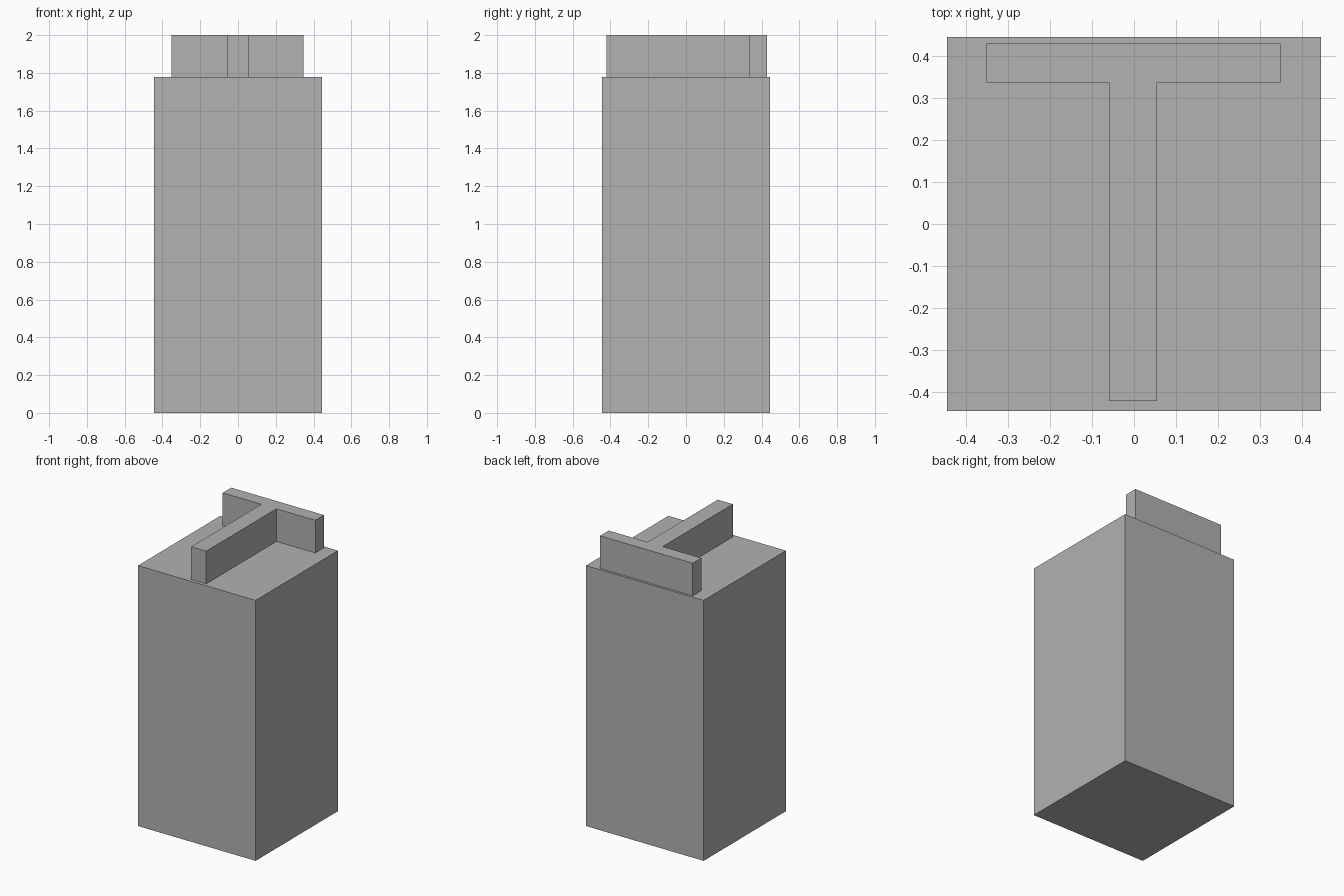
import bpy
import bmesh

cube = bpy.data.objects.get("Cube")
if cube:
    bpy.data.objects.remove(cube, do_unlink=True)

# Single plain grey
grey = bpy.data.materials.new("plain_grey")
grey.use_nodes = True
colour = (0.445, 0.445, 0.445, 1)
grey.diffuse_color = colour
grey.node_tree.nodes["Principled BSDF"].inputs["Base Color"].default_value = colour


def prism(name, outline, bottom, top):
    """Extrude a flat outline upwards into a solid."""
    bm = bmesh.new()
    base = bm.faces.new([bm.verts.new((x, y, bottom)) for x, y in outline])
    result = bmesh.ops.extrude_face_region(bm, geom=[base], use_keep_orig=True)
    raised = [v for v in result["geom"] if isinstance(v, bmesh.types.BMVert)]
    bmesh.ops.translate(bm, verts=raised, vec=(0, 0, top - bottom))
    bmesh.ops.recalc_face_normals(bm, faces=bm.faces)
    mesh = bpy.data.meshes.new(name)
    bm.to_mesh(mesh)
    bm.free()
    mesh.materials.append(grey)
    obj = bpy.data.objects.new(name, mesh)
    bpy.context.collection.objects.link(obj)
    return obj


half = 0.444
body_top = 1.777

# Tall square body
prism("body", [(-half, -half), (half, -half), (half, half), (-half, half)], 0, body_top)

# Raised rib: a long stem meeting a crossbar at the back
stem_left, stem_right, stem_front = -0.059, 0.055, -0.421
bar_left, bar_right, bar_front, bar_back = -0.351, 0.348, 0.336, 0.429
prism("top_rib", [
    (stem_left, stem_front), (stem_right, stem_front),
    (stem_right, bar_front), (bar_right, bar_front),
    (bar_right, bar_back), (bar_left, bar_back),
    (bar_left, bar_front), (stem_left, bar_front),
], body_top, 2.0)
